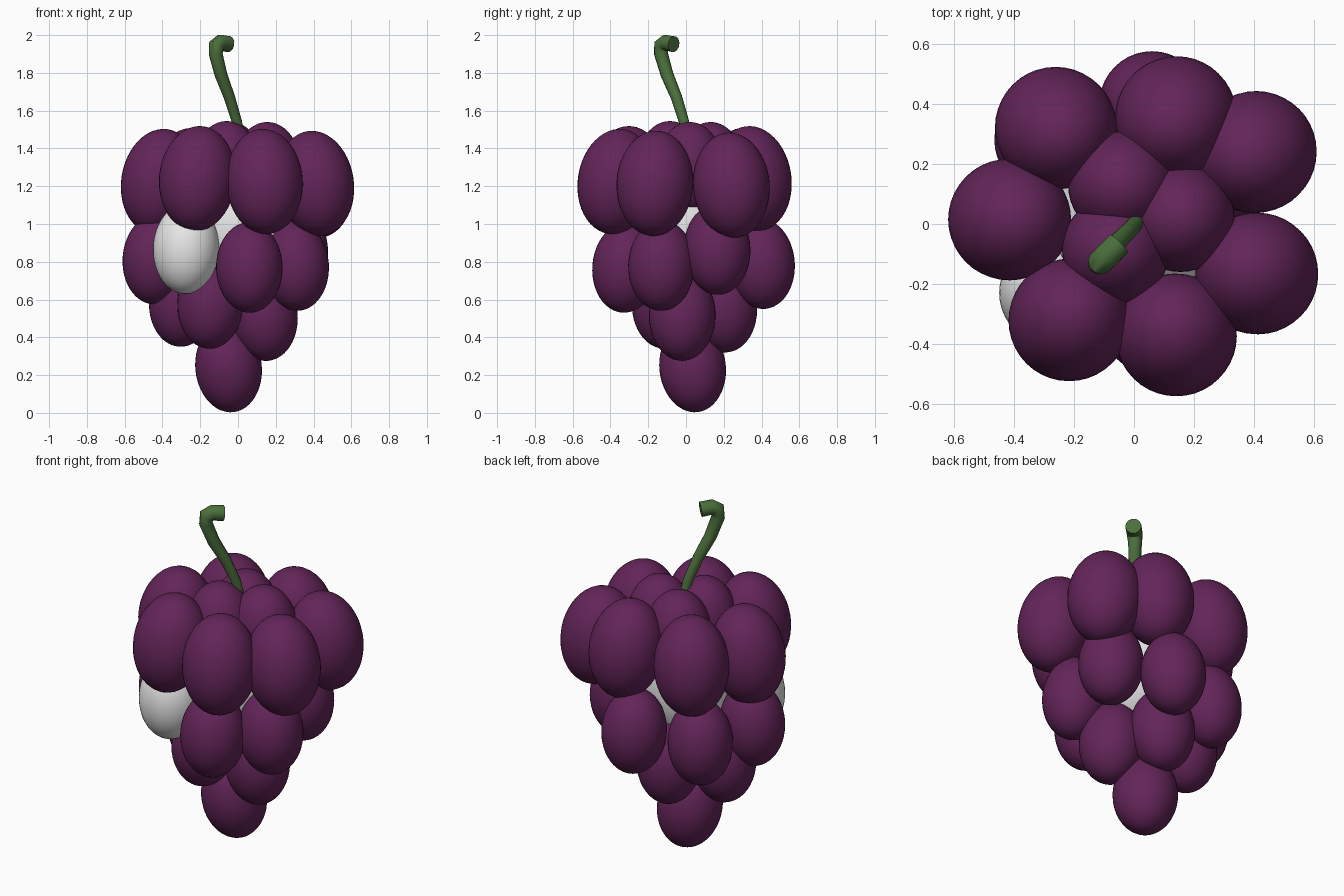
import bpy, bmesh, math
from mathutils import Matrix, Vector

if "Cube" in bpy.data.objects:
    bpy.data.objects.remove(bpy.data.objects["Cube"])


def material(name, rgb):
    m = bpy.data.materials.new(name)
    m.diffuse_color = (*rgb, 1)
    m.use_nodes = True
    m.node_tree.nodes["Principled BSDF"].inputs["Base Color"].default_value = m.diffuse_color
    return m


purple = material("grape purple", (0.125, 0.018, 0.10))
white = material("pale white", (0.8, 0.8, 0.8))
green = material("stem green", (0.07, 0.16, 0.045))


def grape(name, pos, r, rz, tilt=0.0, mat=purple, lean=None):
    """Smooth ellipsoid whose lower end leans outward (or along lean) by tilt."""
    out = Vector(lean if lean else (pos[0], pos[1], 0))
    out.z = 0
    rot = Matrix.Identity(4)
    if tilt and out.length > 0.001:
        axis = Vector((0, 0, 1)).cross(out).normalized()
        rot = Matrix.Rotation(-tilt, 4, axis)
    bm = bmesh.new()
    bmesh.ops.create_uvsphere(bm, u_segments=40, v_segments=24, radius=1)
    bm.transform(Matrix.Translation(pos) @ rot @ Matrix.Diagonal((r, r, rz, 1)))
    for f in bm.faces:
        f.smooth = True
    me = bpy.data.meshes.new(name)
    bm.to_mesh(me)
    bm.free()
    me.materials.append(mat)
    ob = bpy.data.objects.new(name, me)
    bpy.context.collection.objects.link(ob)
    return ob


# Rows of grapes: name, radius, half height, tilt, centres
rows = [
    ("top_outer_grape", 0.203, 0.28, 0.16, [
        (-0.26, 0.32, 1.23), (0.14, 0.355, 1.24), (0.405, 0.24, 1.205),
        (0.41, -0.165, 1.215), (0.14, -0.37, 1.225), (-0.215, -0.32, 1.24),
        (-0.415, 0.015, 1.225)]),
    ("top_inner_grape", 0.18, 0.245, 0.0, [
        (-0.06, -0.085, 1.3), (0.155, 0.02, 1.295), (-0.04, 0.13, 1.295)]),
    ("middle_grape", 0.176, 0.24, 0.08, [
        (0.06, -0.32, 0.77), (0.305, -0.13, 0.78), (0.3, 0.165, 0.865),
        (0.06, 0.4, 0.79), (-0.29, 0.28, 0.77), (-0.435, 0.0, 0.815)]),
    ("lower_grape", 0.176, 0.24, 0.08, [
        (-0.295, 0.07, 0.59), (-0.145, -0.11, 0.58),
        (0.14, -0.02, 0.515), (-0.03, 0.2, 0.56)]),
]
for name, r, rz, tilt, centres in rows:
    for i, c in enumerate(centres):
        grape(f"{name}_{i + 1}", c, r, rz, tilt)

# Single grape at the tip, the pale grape and the pale core
grape("tip_grape", (-0.05, 0.035, 0.24), 0.176, 0.238, 0.15, lean=(1, 1, 0))
grape("pale_grape", (-0.275, -0.23, 0.87), 0.175, 0.24, 0.05, white)
grape("pale_core", (0, 0, 0.97), 0.27, 0.35, 0, white)

# Stem: tapered tube with a hooked end
path = [((0.01, 0.01, 1.42), 0.026), ((-0.005, -0.01, 1.54), 0.027),
        ((-0.045, -0.05, 1.67), 0.030), ((-0.09, -0.10, 1.79), 0.034),
        ((-0.118, -0.132, 1.90), 0.037), ((-0.115, -0.13, 1.945), 0.042),
        ((-0.092, -0.108, 1.96), 0.043), ((-0.05, -0.065, 1.952), 0.043)]
cu = bpy.data.curves.new("stem", "CURVE")
cu.dimensions = "3D"
cu.bevel_depth = 1.0
cu.bevel_resolution = 4
cu.use_fill_caps = True
sp = cu.splines.new("POLY")
sp.points.add(len(path) - 1)
for p, (co, rad) in zip(sp.points, path):
    p.co = (*co, 1)
    p.radius = rad
cu.materials.append(green)
stem = bpy.data.objects.new("stem", cu)
bpy.context.collection.objects.link(stem)
bpy.context.view_layer.objects.active = stem
stem.select_set(True)
bpy.ops.object.convert(target="MESH")
bpy.ops.object.shade_smooth_by_angle(angle=math.radians(50))
